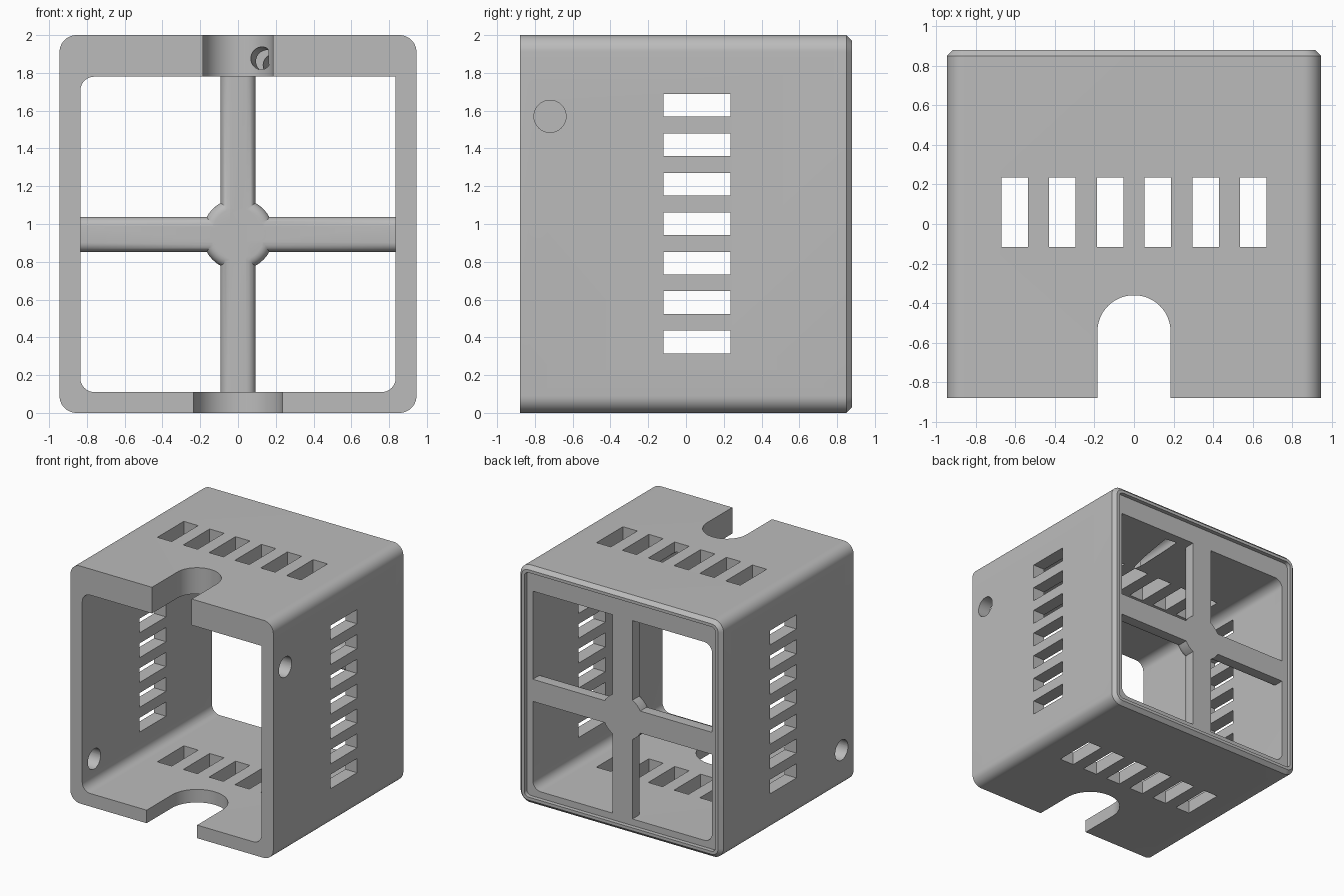
import bpy, bmesh, math
from mathutils import Vector

old = bpy.data.objects.get("Cube")
if old:
    bpy.data.objects.remove(old, do_unlink=True)

grey = bpy.data.materials.new("plain grey")
grey.use_nodes = True
grey.diffuse_color = (0.5, 0.5, 0.5, 1)
grey.node_tree.nodes["Principled BSDF"].inputs["Base Color"].default_value = (0.5, 0.5, 0.5, 1)

AXES = {"x": lambda a, b, t: (t, a, b),
        "y": lambda a, b, t: (a, t, b),
        "z": lambda a, b, t: (a, b, t)}


def rect(a0, a1, b0, b1, radii=0.0, steps=10):
    """Rounded rectangle; radii in order low-low, high-low, high-high, low-high."""
    if not isinstance(radii, tuple):
        radii = (radii,) * 4
    corners = ((a0, b0, 1, 1), (a1, b0, -1, 1), (a1, b1, -1, -1), (a0, b1, 1, -1))
    points = []
    for i, ((a, b, sa, sb), r) in enumerate(zip(corners, radii)):
        if r <= 0:
            points.append((a, b))
            continue
        for k in range(steps + 1):
            ang = math.pi * (1 + i / 2) + math.pi / 2 * k / steps
            points.append((a + sa * r + r * math.cos(ang), b + sb * r + r * math.sin(ang)))
    return points


def loft(name, axis, sections):
    """Closed solid through (position, outline) sections along an axis."""
    bm = bmesh.new()
    rings = [[bm.verts.new(AXES[axis](a, b, t)) for a, b in pts] for t, pts in sections]
    n = len(rings[0])
    for low, high in zip(rings, rings[1:]):
        for i in range(n):
            j = (i + 1) % n
            bm.faces.new((low[i], low[j], high[j], high[i]))
    bm.faces.new(rings[0])
    bm.faces.new(rings[-1])
    bmesh.ops.remove_doubles(bm, verts=bm.verts, dist=1e-5)
    bmesh.ops.recalc_face_normals(bm, faces=bm.faces)
    mesh = bpy.data.meshes.new(name)
    bm.to_mesh(mesh)
    bm.free()
    mesh.materials.append(grey)
    obj = bpy.data.objects.new(name, mesh)
    bpy.context.collection.objects.link(obj)
    return obj


def combine(target, tool, operation):
    """Apply one boolean and remove the helper."""
    bpy.context.view_layer.objects.active = target
    mod = target.modifiers.new(operation, "BOOLEAN")
    mod.operation, mod.solver, mod.object = operation, "EXACT", tool
    bpy.ops.object.modifier_apply(modifier=mod.name)
    bpy.data.objects.remove(tool, do_unlink=True)


def cut(axis, start, end, outline):
    combine(housing, loft("cutter", axis, [(start, outline), (end, outline)]), "DIFFERENCE")


# Outer shell with rounded long edges and a chamfered back
BACK, W, EDGE = 0.88, 0.945, 0.03
outer = rect(-W, W, 0, 2, 0.09)
housing = loft("housing", "y", [(-BACK, outer), (BACK - EDGE, outer),
                                (BACK, rect(EDGE - W, W - EDGE, EDGE, 2 - EDGE, 0.06))])

# Main cavity, one corner left square
cut("y", -1, 1, rect(-0.835, 0.835, 0.11, 1.78, (0.075, 0.075, 0, 0.075)))

# Shallow recess inside the back rim
RECESS = 0.845
cut("y", RECESS, 1, rect(-0.89, 0.89, 0.055, 1.945, 0.04))

# Cable slots in the roof and floor
cut("z", 1.5, 2.2, rect(-0.185, 0.185, -2, -0.36, 0.184, 16))
cut("z", -0.2, 0.3, rect(-0.235, 0.235, -2, -0.31, 0.234, 16))

# Vents through roof and floor
for i in range(6):
    x = (i - 2.5) * 0.241
    cut("z", -0.2, 2.2, rect(x - 0.067, x + 0.067, -0.117, 0.235))

# Vents through both sides
for i in range(7):
    z = 0.375 + i * 0.209
    cut("x", -1.2, 1.2, rect(-0.12, 0.235, z - 0.06, z + 0.06))

# Screw holes, high on the left and low on the right
R = 0.085
for side, z in ((1, 1.57), (-1, 0.32)):
    cut("x", side * 0.7, side * 1.2, rect(-0.72 - R, -0.72 + R, z - R, z + R, R * 0.999))

# Cable channel running back from the roof slot
start, end = Vector((0.12, -0.45, 1.88)), Vector((0.25, 0.76, 1.81))
C = 0.06
channel = loft("cutter", "z", [(0, rect(-C, C, -C, C, C * 0.999)),
                               ((end - start).length, rect(-C, C, -C, C, C * 0.999))])
channel.rotation_euler = (end - start).to_track_quat("Z", "Y").to_euler()
channel.location = start
bpy.context.view_layer.update()
combine(housing, channel, "DIFFERENCE")

# Cross bars and hub, rounded on the inner side
MID, BAR, HUB, ROUND, FRONT = 0.945, 0.093, 0.19, 0.05, 0.72


def rounded_bar(name, half_x, z0, z1, round_x, round_z, radius=0.0):
    sections = []
    for k in range(7):
        ang = math.pi / 2 * k / 6
        inset = ROUND * (1 - math.sin(ang))
        dx, dz = inset * round_x, inset * round_z
        r = max(radius - inset, 0)
        sections.append((FRONT + ROUND * (1 - math.cos(ang)),
                         rect(dx - half_x, half_x - dx, z0 + dz, z1 - dz, r)))
    sections.append((RECESS, sections[-1][1]))
    return loft(name, "y", sections)


grille = rounded_bar("back_grille", 0.86, MID - BAR, MID + BAR, 0, 1)
combine(grille, rounded_bar("upright", BAR, 0.08, 1.81, 1, 0), "UNION")
combine(grille, rounded_bar("hub", HUB, MID - HUB, MID + HUB, 1, 1, HUB * 0.999), "UNION")
combine(housing, grille, "UNION")

# Smooth the curves and keep the edges crisp
bpy.ops.object.select_all(action="DESELECT")
housing.select_set(True)
bpy.context.view_layer.objects.active = housing
bpy.ops.object.shade_smooth_by_angle(angle=math.radians(30))
